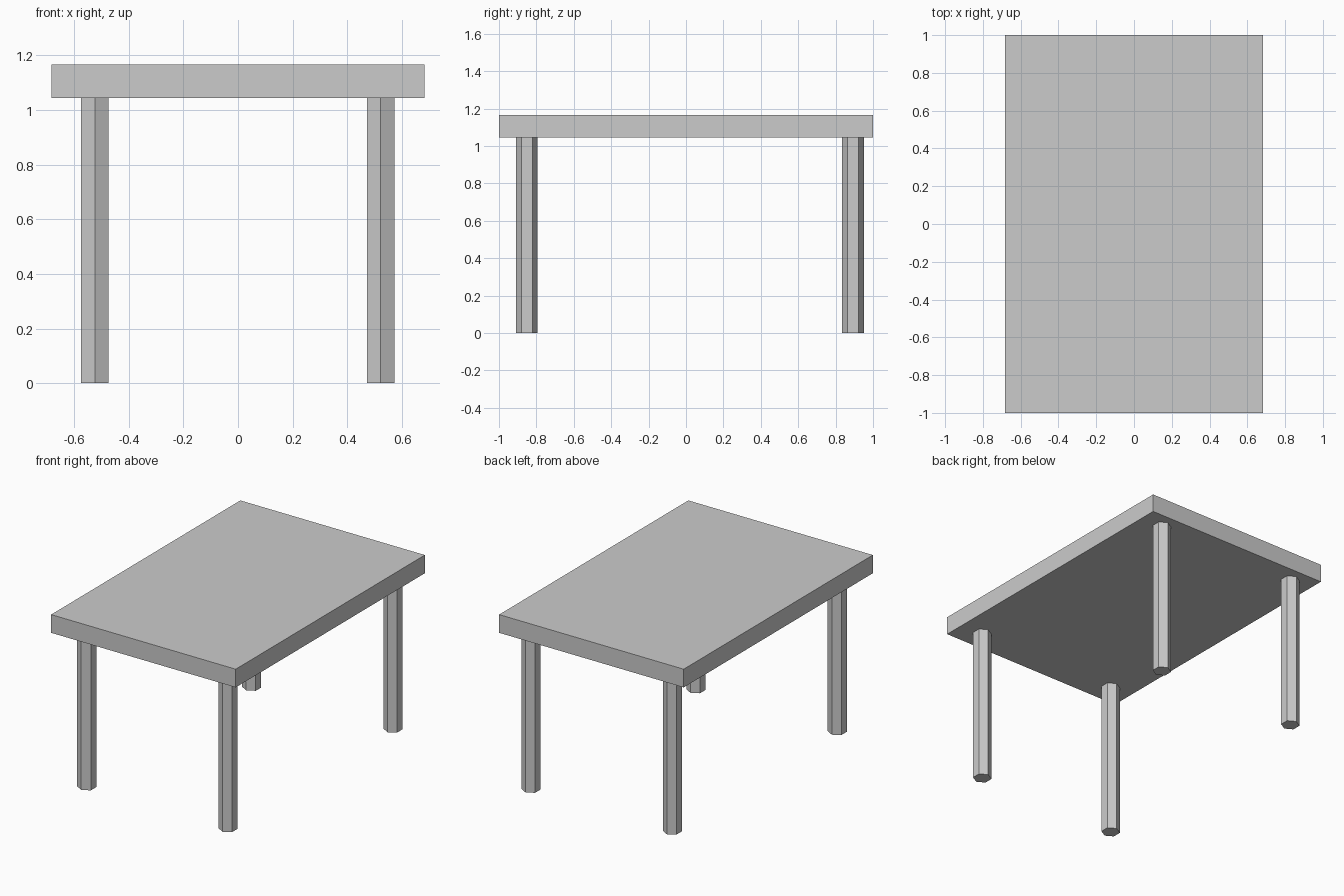
import bpy

if "Cube" in bpy.data.objects:
    bpy.data.objects.remove(bpy.data.objects["Cube"])

TOP_Z, UNDER_Z = 1.166, 1.044

# Tabletop slab
bpy.ops.mesh.primitive_cube_add(size=1, location=(0, 0, (TOP_Z + UNDER_Z) / 2))
top = bpy.context.object
top.name = "tabletop"
top.scale = (1.366, 2.0, TOP_Z - UNDER_Z)
bpy.ops.object.transform_apply(location=False, rotation=False, scale=True)

# Four hexagonal legs, corner edges pointing along y
for side, x in (("left", -0.524), ("right", 0.522)):
    for end, y in (("front", -0.851), ("back", 0.893)):
        bpy.ops.mesh.primitive_cylinder_add(
            vertices=6, radius=0.058, depth=UNDER_Z, location=(x, y, UNDER_Z / 2))
        bpy.context.object.name = f"{end}_{side}_leg"
